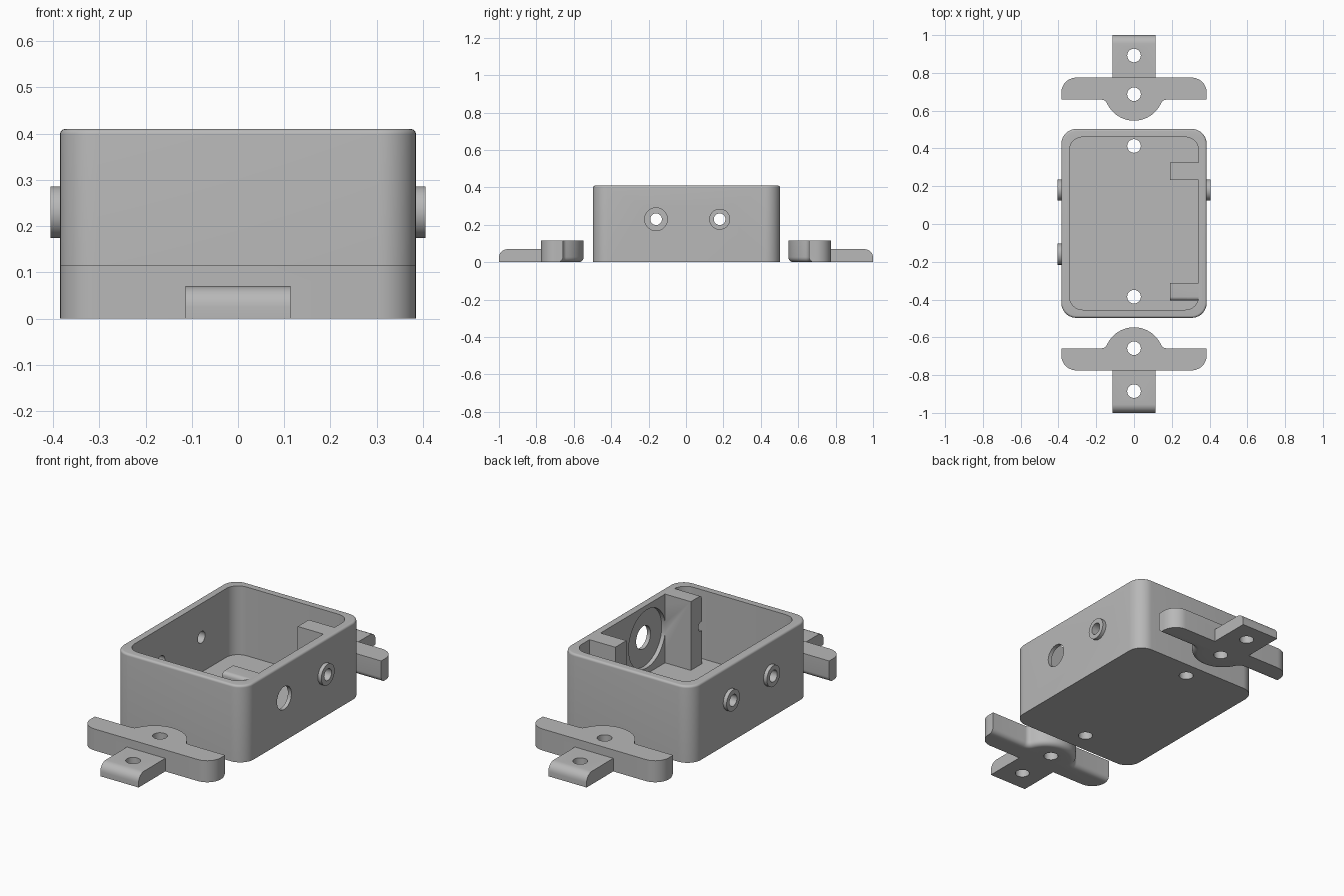
import bpy, bmesh
from math import pi, sin, cos, atan2, sqrt
from mathutils import Matrix, Vector

cube = bpy.data.objects.get("Cube")
if cube:
    bpy.data.objects.remove(cube, do_unlink=True)

grey = bpy.data.materials.new("plain grey")
grey.use_nodes = True
colour = (0.48, 0.48, 0.48, 1)
grey.diffuse_color = colour
grey.node_tree.nodes["Principled BSDF"].inputs["Base Color"].default_value = colour


def arc(cx, cy, r, a0, a1, n=10):
    """Points along an arc, angles in radians."""
    return [(cx + r * cos(a0 + (a1 - a0) * i / n),
             cy + r * sin(a0 + (a1 - a0) * i / n)) for i in range(n + 1)]


def prism(name, points, z0, z1, bevel=0, rule=None):
    """Extrude an outline upwards, rounding the edges that the rule picks."""
    bm = bmesh.new()
    base = bm.faces.new([bm.verts.new((x, y, z0)) for x, y in points])
    top = bmesh.ops.extrude_face_region(bm, geom=[base])["geom"]
    bmesh.ops.translate(bm, vec=(0, 0, z1 - z0),
                        verts=[v for v in top if isinstance(v, bmesh.types.BMVert)])
    bmesh.ops.recalc_face_normals(bm, faces=bm.faces)
    if rule:
        picked = [e for e in bm.edges if rule(*[v.co for v in e.verts])]
        bmesh.ops.bevel(bm, geom=picked, offset=bevel, segments=6, profile=0.5,
                        affect='EDGES', clamp_overlap=False)
    return finish(name, bm)


def finish(name, bm):
    mesh = bpy.data.meshes.new(name)
    bm.to_mesh(mesh)
    bm.free()
    mesh.materials.append(grey)
    obj = bpy.data.objects.new(name, mesh)
    bpy.context.collection.objects.link(obj)
    return obj


def block(name, x0, x1, y0, y1, z0, z1, bevel=0, rule=None):
    return prism(name, [(x0, y0), (x1, y0), (x1, y1), (x0, y1)], z0, z1, bevel, rule)


def rounded_rect(hx, hy, r, yc):
    pts = []
    for k, (sx, sy) in enumerate([(1, 1), (-1, 1), (-1, -1), (1, -1)]):
        pts += arc(sx * (hx - r), yc + sy * (hy - r), r, k * pi / 2, (k + 1) * pi / 2)
    return pts


def rod(name, r, a, b):
    """Cylinder between two points."""
    a, b = Vector(a), Vector(b)
    bm = bmesh.new()
    turn = (b - a).to_track_quat('Z', 'Y').to_matrix().to_4x4()
    bmesh.ops.create_cone(bm, cap_ends=True, segments=40, radius1=r, radius2=r,
                          depth=(b - a).length,
                          matrix=Matrix.Translation((a + b) / 2) @ turn)
    return finish(name, bm)


def combine(obj, tool, operation):
    bpy.context.view_layer.objects.active = obj
    mod = obj.modifiers.new(operation, 'BOOLEAN')
    mod.operation, mod.solver, mod.object = operation, 'EXACT', tool
    bpy.ops.object.modifier_apply(modifier=mod.name)
    bpy.data.objects.remove(tool, do_unlink=True)


def smooth(obj):
    bpy.ops.object.select_all(action='DESELECT')
    obj.select_set(True)
    bpy.context.view_layer.objects.active = obj
    bpy.ops.object.shade_smooth_by_angle(angle=pi / 6)


# Open box: rounded shell with a soft outer rim
height, wall, yc, port_z = 0.41, 0.043, 0.003, 0.23
box = prism("open_box", rounded_rect(0.385, 0.5, 0.08, yc), 0, height, 0.012,
            lambda a, b: min(a.z, b.z) > height - 0.001)
combine(box, prism("cavity", rounded_rect(0.385 - wall, 0.5 - wall, 0.07, yc), wall, 0.6),
        'DIFFERENCE')

# Side ports: raised collars with bores, and one wide port recessed inside
near, far = -0.16, 0.18
for x, y in [(-1, near), (-1, far), (1, far)]:
    combine(box, rod("collar", 0.056, (x * 0.36, y, port_z), (x * 0.405, y, port_z)), 'UNION')
    combine(box, rod("bore", 0.031, (x * 0.3, y, port_z), (x * 0.5, y, port_z)), 'DIFFERENCE')
combine(box, rod("wide_port", 0.061, (0.3, near, port_z), (0.5, near, port_z)), 'DIFFERENCE')
combine(box, rod("recess", 0.155, (0.3, near, port_z), (0.364, near, port_z)), 'DIFFERENCE')

# Floor screw holes
for y in (0.413, -0.385):
    combine(box, rod("floor_hole", 0.036, (0, y, -0.1), (0, y, 0.2)), 'DIFFERENCE')

# Inner posts; the front one has a soft top edge and a cable groove
combine(box, block("back_post", 0.19, 0.36, 0.232, 0.325, 0.03, height), 'UNION')
post = block("front_post", 0.19, 0.36, -0.405, -0.312, 0.03, height, 0.02,
             lambda a, b: min(a.z, b.z) > 0.4 and max(a.y, b.y) < -0.4)
combine(post, rod("groove", 0.025, (0.1, -0.4, 0.245), (0.335, -0.4, 0.245)), 'DIFFERENCE')
combine(box, post, 'UNION')
smooth(box)


# Mounting clips: bar with a rounded bump, plus a low tab with screw holes
def clip(name, side, inner_hole, outer_hole, shift):
    inner, outer, end_r = 0.658, 0.775, 0.08
    bump_y, bump_r, fillet = 0.704, 0.157, 0.03
    dy = bump_y - inner + fillet
    dx = sqrt((bump_r + fillet) ** 2 - dy ** 2)
    tilt = atan2(dy, dx)
    half_w = 0.385
    pts = [(-half_w, inner)]
    pts += arc(-dx, inner - fillet, fillet, pi / 2, tilt, 6)
    pts += arc(0, bump_y, bump_r, pi + tilt, 2 * pi - tilt, 28)[1:-1]
    pts += arc(dx, inner - fillet, fillet, pi - tilt, pi / 2, 6)
    pts.append((half_w, inner))
    pts += arc(half_w - end_r, outer - end_r, end_r, 0, pi / 2)
    pts += arc(-half_w + end_r, outer - end_r, end_r, pi / 2, pi)
    body = prism(name, pts, 0, 0.115, 0.028,
                 lambda a, b: max(a.z, b.z) < 0.001 and max(a.y, b.y) < inner + 0.001)
    tab = block("tab", -0.113, 0.113, 0.74, 1 - shift, 0, 0.07, 0.045,
                lambda a, b: min(a.z, b.z) > 0.06 and min(a.y, b.y) > 0.9)
    combine(body, tab, 'UNION')
    for y in (inner_hole, outer_hole):
        combine(body, rod("screw_hole", 0.036, (0, y, -0.1), (0, y, 0.2)), 'DIFFERENCE')
    turn = Matrix.Rotation(0 if side > 0 else pi, 4, 'Z')
    body.data.transform(turn @ Matrix.Translation((0, shift, 0)))
    smooth(body)


clip("back_clip", 1, 0.687, 0.892, 0)
clip("front_clip", -1, 0.658, 0.885, 0)
